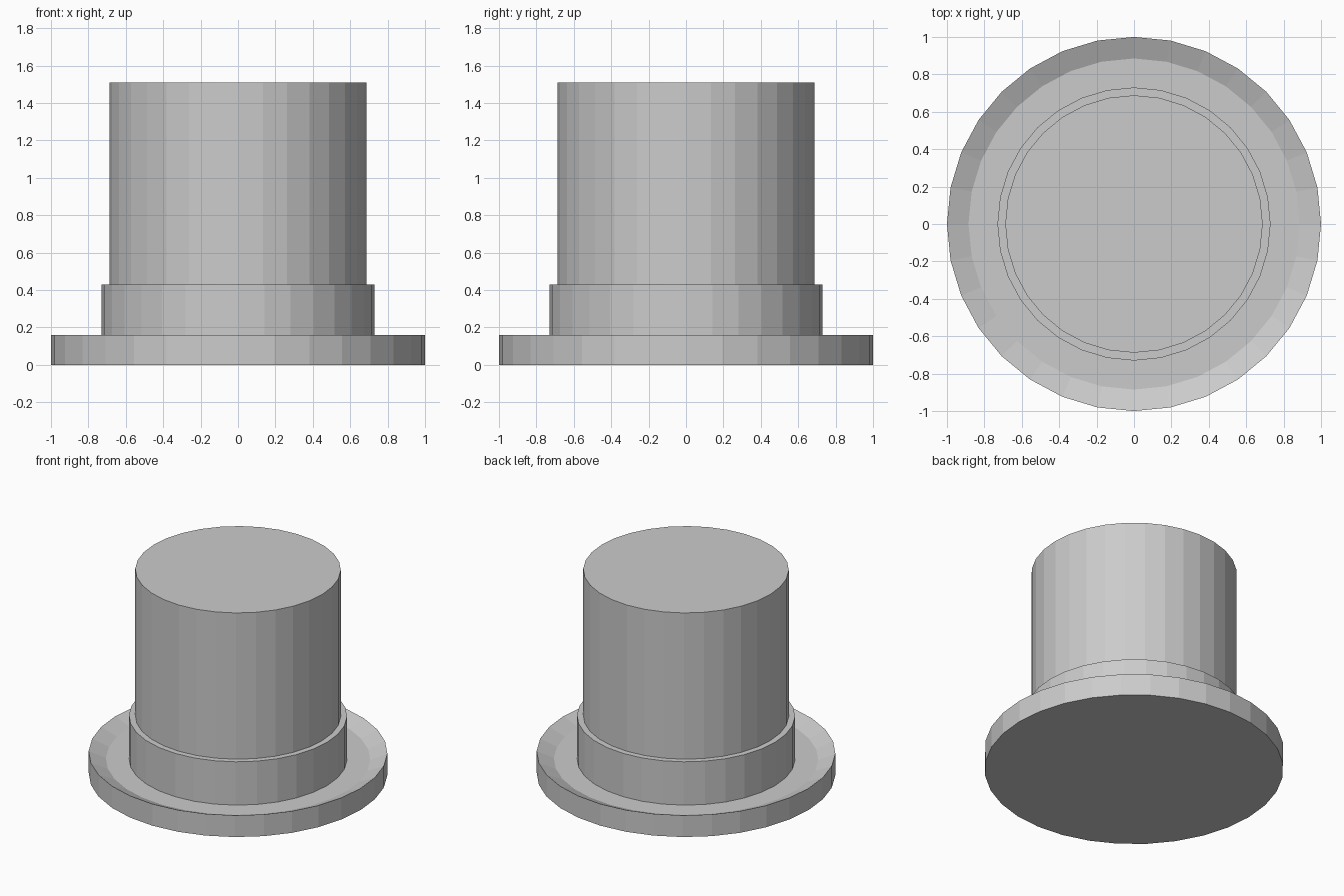
import bpy, bmesh
from math import cos, sin, tau

if "Cube" in bpy.data.objects:
    bpy.data.objects.remove(bpy.data.objects["Cube"])

SIDES = 32


def lathe(name, profile):
    """Revolve (radius, z) points around z and cap both ends with a flat polygon."""
    bm = bmesh.new()
    rings = [[bm.verts.new((r * cos(tau * i / SIDES), r * sin(tau * i / SIDES), z))
              for i in range(SIDES)] for r, z in profile]
    for low, high in zip(rings, rings[1:]):
        for i in range(SIDES):
            j = (i + 1) % SIDES
            bm.faces.new((low[i], low[j], high[j], high[i]))
    bm.faces.new(rings[0][::-1])
    bm.faces.new(rings[-1])
    bmesh.ops.recalc_face_normals(bm, faces=bm.faces)
    mesh = bpy.data.meshes.new(name)
    bm.to_mesh(mesh)
    bm.free()
    obj = bpy.data.objects.new(name, mesh)
    bpy.context.collection.objects.link(obj)
    return obj


# Brim with a dished top, then the hat band, then the crown, as one closed shell
brim = [(1.0, 0.0), (1.0, 0.16), (0.885, 0.11)]
band = [(0.73, 0.11), (0.73, 0.43)]
crown = [(0.688, 0.43), (0.688, 1.51)]
lathe("top_hat", brim + band + crown)
